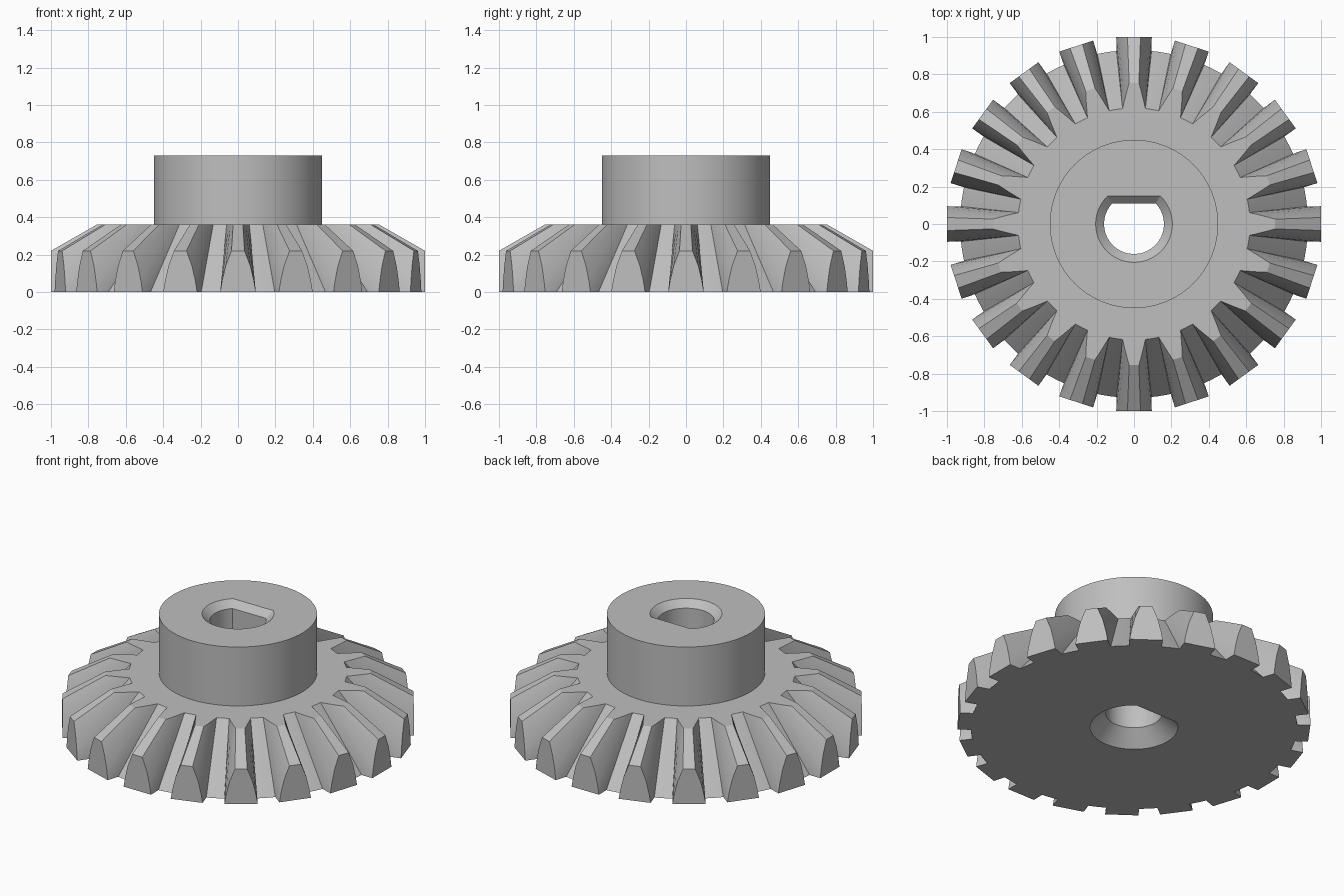
import bpy
import bmesh
from math import cos, sin, pi, asin, radians
from mathutils import Matrix

if "Cube" in bpy.data.objects:
    bpy.data.objects.remove(bpy.data.objects["Cube"])

SEGMENTS = 96
FLAT_POINTS = 24
TEETH = 20

steel = bpy.data.materials.new("grey_steel")
steel.use_nodes = True
colour = (0.52, 0.52, 0.52, 1)
steel.diffuse_color = colour
steel.node_tree.nodes["Principled BSDF"].inputs["Base Color"].default_value = colour


def circle(radius, z):
    """Round ring, starting at 45 degrees to line up with the bore's flat."""
    angles = [pi / 4 + 2 * pi * k / SEGMENTS for k in range(SEGMENTS)]
    return [(radius * cos(a), radius * sin(a), z) for a in angles]


def d_ring(radius, flat_y, z):
    """Ring with one straight side at y = flat_y."""
    corner = asin(flat_y / radius)
    half = radius * cos(corner)
    points = [(half * (1 - 2 * k / FLAT_POINTS), flat_y, z) for k in range(FLAT_POINTS)]
    arc = SEGMENTS - FLAT_POINTS
    for k in range(arc):
        a = pi - corner + (pi + 2 * corner) * k / arc
        points.append((radius * cos(a), radius * sin(a), z))
    return points


def finish(bm, name):
    bmesh.ops.recalc_face_normals(bm, faces=bm.faces)
    mesh = bpy.data.meshes.new(name)
    bm.to_mesh(mesh)
    bm.free()
    mesh.materials.append(steel)
    obj = bpy.data.objects.new(name, mesh)
    bpy.context.collection.objects.link(obj)
    bpy.ops.object.select_all(action="DESELECT")
    obj.select_set(True)
    bpy.context.view_layer.objects.active = obj
    bpy.ops.object.shade_smooth_by_angle(angle=radians(20))
    return obj


# Root cone, hub and chamfered D-shaped bore, as one closed band of rings
bm = bmesh.new()
rings = [
    d_ring(0.25, 0.20, 0),
    circle(0.93, 0),
    circle(0.62, 0.36),
    circle(0.45, 0.36),
    circle(0.45, 0.73),
    d_ring(0.205, 0.15, 0.73),
    d_ring(0.16, 0.11, 0.69),
    d_ring(0.16, 0.11, 0.09),
]
rings = [[bm.verts.new(p) for p in ring] for ring in rings]
for i, low in enumerate(rings):
    high = rings[(i + 1) % len(rings)]
    for k in range(SEGMENTS):
        n = (k + 1) % SEGMENTS
        bm.faces.new((low[k], low[n], high[n], high[k]))
finish(bm, "gear_body")

# Tapered teeth: an outer and an inner section, (distance, half width, height)
outer = [(1, 0.095, 0), (1, 0.085, 0.06), (1, 0.066, 0.14), (1, 0.035, 0.22)]
inner = [(0.617, 0.061, 0.36), (0.655, 0.052, 0.36), (0.70, 0.041, 0.36), (0.755, 0.026, 0.36)]
root = (0.925, 0.094, 0)

bm = bmesh.new()
for t in range(TEETH):
    turn = Matrix.Rotation(2 * pi * t / TEETH, 4, "Z")

    def side(points, s):
        verts = [bm.verts.new((x, s * y, z)) for x, y, z in points]
        bmesh.ops.transform(bm, matrix=turn, verts=verts)
        return verts

    oa, ob = side(outer, 1), side(outer, -1)
    ia, ib = side(inner, 1), side(inner, -1)
    ra, rb = side([root], 1)[0], side([root], -1)[0]
    bm.faces.new(oa + ob[::-1])                       # back face
    bm.faces.new(ia + ib[::-1])                       # top flat
    bm.faces.new((oa[-1], ob[-1], ib[-1], ia[-1]))    # tip
    bm.faces.new((oa[0], ob[0], rb, ra))              # underside
    bm.faces.new((ra, rb, ib[0], ia[0]))              # seat on the cone
    for o, i, r in ((oa, ia, ra), (ob, ib, rb)):      # curved flanks
        bm.faces.new((r, o[0], i[0]))
        for k in range(len(o) - 1):
            bm.faces.new((o[k], o[k + 1], i[k + 1], i[k]))
finish(bm, "teeth")
